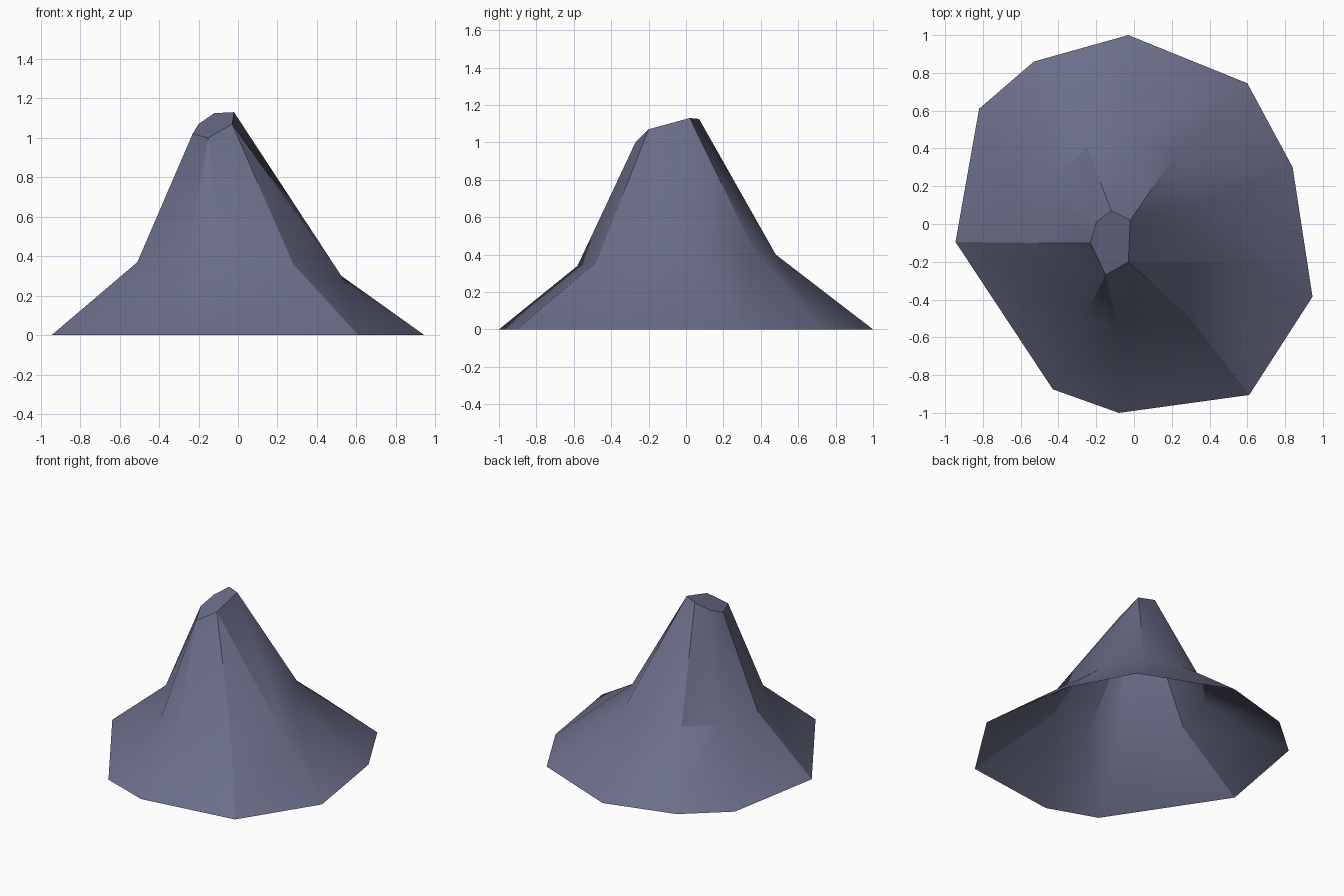
import bpy
import bmesh
import math

default_cube = bpy.data.objects.get("Cube")
if default_cube:
    bpy.data.objects.remove(default_cube, do_unlink=True)


def make_material(name, colour):
    material = bpy.data.materials.new(name)
    material.use_nodes = True
    material.diffuse_color = colour
    shader = material.node_tree.nodes["Principled BSDF"]
    shader.inputs["Base Color"].default_value = colour
    shader.inputs["Roughness"].default_value = 0.9
    return material


# Irregular cross-sections, all listed clockwise from the back
foot = [(-.03, 1), (.6, .745), (.84, .3), (.945, -.385), (.61, -.905),
        (-.08, -1), (-.43, -.875), (-.945, -.095), (-.82, .61), (-.53, .86)]
shoulder = [(-.02, .48, .4), (.22, .37, .41), (.37, .09, .41), (.55, -.2, .26),
            (.28, -.48, .36), (-.08, -.58, .34), (-.27, -.5, .35),
            (-.51, -.1, .37), (-.43, .22, .38), (-.25, .41, .39)]
summit = [(-.12, .07, 1.125), (-.02, .02, 1.13), (-.03, -.2, 1.07),
          (-.15, -.27, 1), (-.23, -.1, 1.02), (-.2, .01, 1.07)]
# Summit corner that each shoulder corner runs up to
ridges = [1, 1, 1, 2, 2, 3, 3, 4, 5, 0]


def add_ring(bm, points):
    return [bm.verts.new(point) for point in points]


def bridge(bm, lower, upper):
    """Join two rings, making a triangle where neighbours share an upper corner."""
    count = len(lower)
    for i in range(count):
        j = (i + 1) % count
        corners = [lower[j], lower[i], upper[i], upper[j]]
        bm.faces.new(list(dict.fromkeys(corners)))


bm = bmesh.new()
foot_ring = add_ring(bm, [(x, y, 0) for x, y in foot])
shoulder_ring = add_ring(bm, shoulder)
summit_ring = add_ring(bm, summit)

# Flared skirt, steep cone and slanted flat summit; the underside stays open
bridge(bm, foot_ring, shoulder_ring)
bridge(bm, shoulder_ring, [summit_ring[r] for r in ridges])
bm.faces.new(reversed(summit_ring))

mesh = bpy.data.meshes.new("mountain")
bm.to_mesh(mesh)
bm.free()
mesh.materials.append(make_material("slate_blue", (.145, .157, .25, 1)))

mountain = bpy.data.objects.new("mountain", mesh)
bpy.context.collection.objects.link(mountain)

# Soft slopes with crisp creases
bpy.ops.object.select_all(action="DESELECT")
mountain.select_set(True)
bpy.context.view_layer.objects.active = mountain
bpy.ops.object.shade_smooth_by_angle(angle=math.radians(30))
